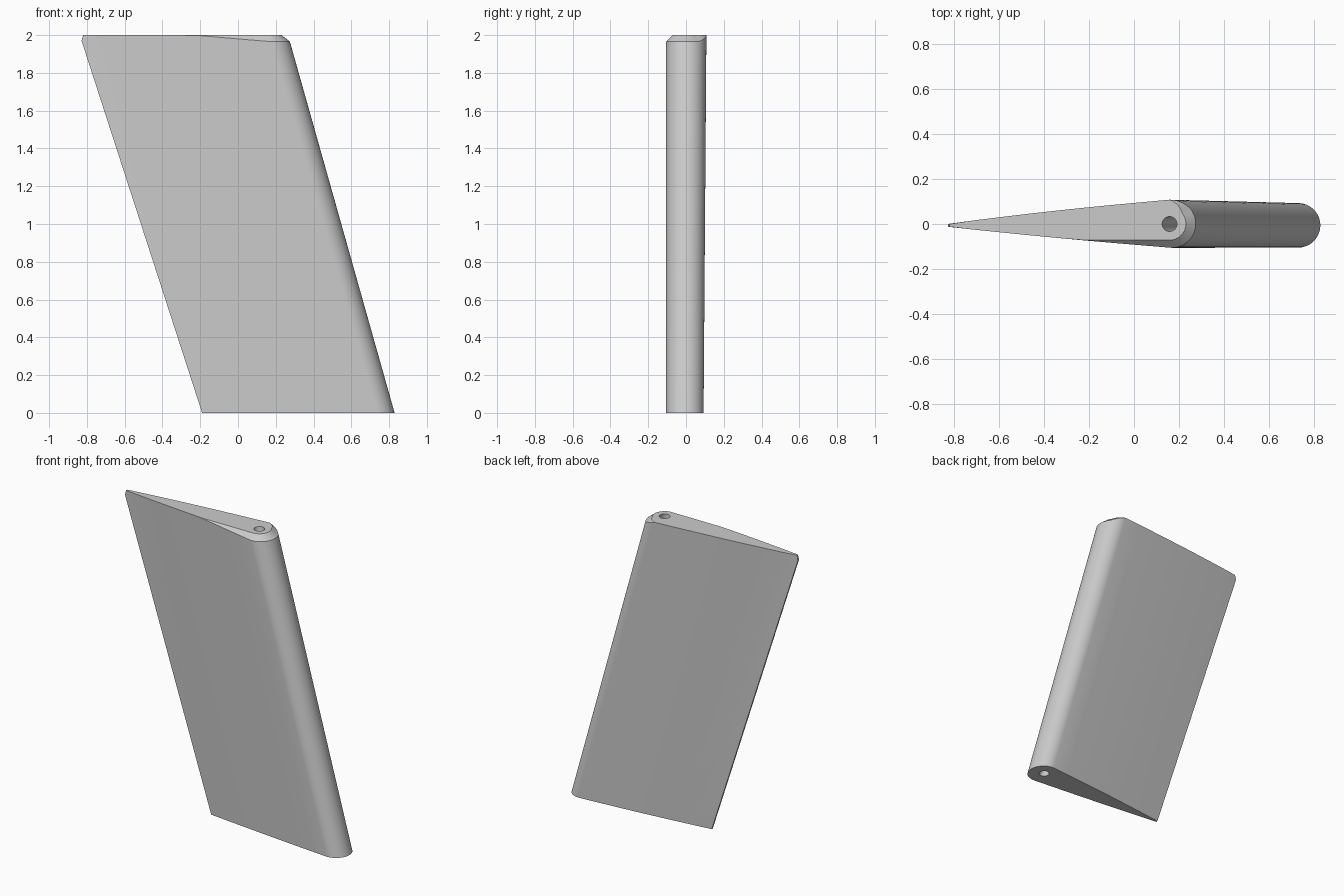
import bpy, bmesh, math

if "Cube" in bpy.data.objects:
    bpy.data.objects.remove(bpy.data.objects["Cube"])

H = 2.0
SEG = 24        # nose arc steps
SIDE = 8        # steps along each flank
HOLE_SEG = 32


def mix(a, b, t):
    return a + (b - a) * t


def axis_x(z):
    # swept centre line of the nose and the bore
    return mix(0.73, 0.158, z / H)


def section(z):
    """Airfoil outline at height z: front flank, round nose, back flank."""
    t = z / H
    cx, cy, r = axis_x(z), mix(-0.006, 0.001, t), mix(0.099, 0.107, t)
    tail = mix(-0.19, -0.838, t)
    pts = []
    for i in range(SIDE):                       # front flank
        s = i / SIDE
        pts.append((mix(tail, cx, s),
                    mix(-0.012, cy - r, s) - 0.003 * math.sin(math.pi * s)))
    for i in range(SEG + 1):                    # nose
        a = -math.pi / 2 + math.pi * i / SEG
        pts.append((cx + r * math.cos(a), cy + r * math.sin(a)))
    for i in reversed(range(SIDE)):             # back flank
        s = i / SIDE
        pts.append((mix(tail, cx, s),
                    mix(0.0, cy + r, s) + 0.006 * math.sin(math.pi * s)))
    return pts


bm = bmesh.new()
bottom = [bm.verts.new((x, y, 0)) for x, y in section(0)]

# Top rim: 45 degree bevel over front and nose, fading out at the back
shoulder, rim = [], []
last = len(bottom) - 1
for i, (x, y) in enumerate(section(H)):
    cut, tx, ty = 0.0, x, y
    if i < SIDE:
        cut = max(0.0, -0.072 - y)
        ty = y + cut
    elif i <= SIDE + SEG:
        k = (i - SIDE) / SEG
        cut = 0.034 * min(1.0, (1 - k) / 0.28)
        a = -math.pi / 2 + math.pi * k
        tx, ty = x - cut * math.cos(a), y - cut * math.sin(a)
    if i in (0, last):                          # clipped trailing corner
        cut, tx = 0.03, x + 0.018
    z = H - cut
    sx, sy = section(z)[i]
    shoulder.append(bm.verts.new((sx, sy, z)))
    rim.append(bm.verts.new((tx, ty, H)))


def hole_ring(z, r):
    return [bm.verts.new((axis_x(z) + r * math.cos(2 * math.pi * i / HOLE_SEG),
                          r * math.sin(2 * math.pi * i / HOLE_SEG), z))
            for i in range(HOLE_SEG)]


def skin(a, b):
    n = len(a)
    for i in range(n):
        j = (i + 1) % n
        bm.faces.new((a[i], a[j], b[j], b[i]))


# Outer skin, bevel and bore
skin(bottom, shoulder)
skin(shoulder, rim)
bore_low, bore_high = hole_ring(0, 0.031), hole_ring(H, 0.033)
skin(bore_high, bore_low)


# End caps around the bore
def cap(outer, inner):
    edges = [bm.edges.get((loop[i - 1], loop[i]))
             for loop in (outer, inner) for i in range(len(loop))]
    bmesh.ops.triangle_fill(bm, edges=edges, use_beauty=True)


cap(bottom, bore_low)
cap(rim, bore_high)
bmesh.ops.remove_doubles(bm, verts=bm.verts, dist=0.0004)
bmesh.ops.recalc_face_normals(bm, faces=bm.faces)

mesh = bpy.data.meshes.new("swept_fin")
bm.to_mesh(mesh)
bm.free()
fin = bpy.data.objects.new("swept_fin", mesh)
bpy.context.collection.objects.link(fin)

grey = bpy.data.materials.new("light_grey")
grey.diffuse_color = (0.6, 0.6, 0.6, 1)
grey.use_nodes = True
grey.node_tree.nodes["Principled BSDF"].inputs["Base Color"].default_value = grey.diffuse_color
mesh.materials.append(grey)

bpy.context.view_layer.objects.active = fin
fin.select_set(True)
bpy.ops.object.shade_smooth_by_angle(angle=math.radians(25))
